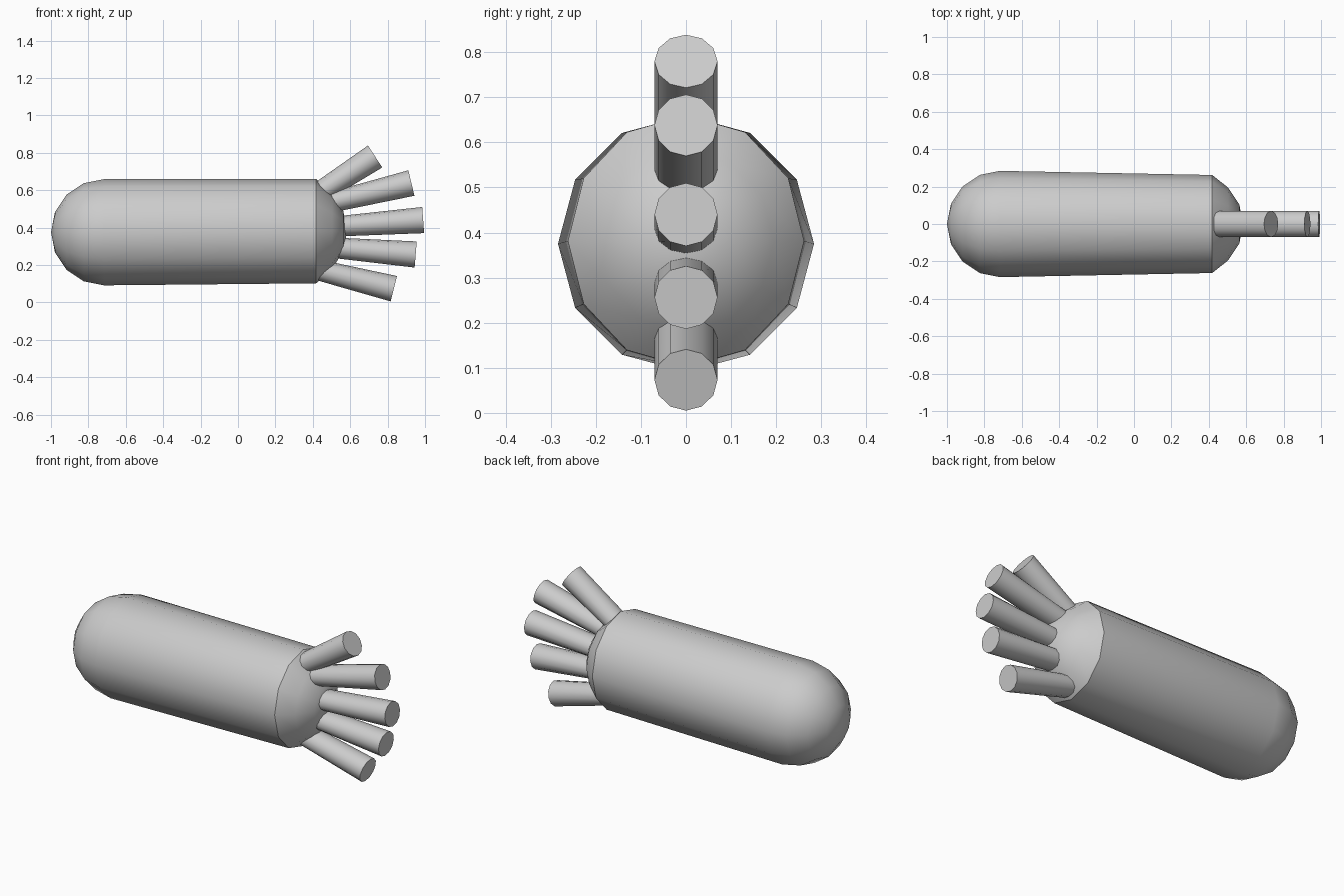
import bpy, bmesh, math
from mathutils import Vector

cube = bpy.data.objects.get("Cube")
if cube:
    bpy.data.objects.remove(cube, do_unlink=True)

grey = bpy.data.materials.new("plain_grey")
grey.use_nodes = True
colour = (0.6, 0.6, 0.6, 1)
grey.diffuse_color = colour
grey.node_tree.nodes["Principled BSDF"].inputs["Base Color"].default_value = colour

SIDES = 12


def loft(name, rings, angle):
    """Skin rings of (centre, side radius, up radius, tilt); zero radius makes a pole."""
    bm = bmesh.new()
    loops = []
    for centre, ry, rz, tilt in rings:
        c = Vector(centre)
        if ry == 0:
            loops.append([bm.verts.new(c)] * SIDES)
            continue
        up = Vector((-math.sin(tilt), 0, math.cos(tilt)))
        side = Vector((0, 1, 0))
        turns = [math.tau * i / SIDES for i in range(SIDES)]
        loops.append([bm.verts.new(c + side * ry * math.cos(t) + up * rz * math.sin(t))
                      for t in turns])
    for a, b in zip(loops, loops[1:]):
        for i in range(SIDES):
            j = (i + 1) % SIDES
            bm.faces.new(list(dict.fromkeys((a[i], a[j], b[j], b[i]))))
    # Flat ends where there is no pole
    for loop in (loops[0], loops[-1]):
        if len(set(loop)) == SIDES:
            bm.faces.new(loop)
    bmesh.ops.recalc_face_normals(bm, faces=bm.faces[:])
    mesh = bpy.data.meshes.new(name)
    bm.to_mesh(mesh)
    bm.free()
    mesh.materials.append(grey)
    obj = bpy.data.objects.new(name, mesh)
    bpy.context.collection.objects.link(obj)
    bpy.ops.object.select_all(action='DESELECT')
    obj.select_set(True)
    bpy.context.view_layer.objects.active = obj
    bpy.ops.object.shade_smooth_by_angle(angle=math.radians(angle))


# Rounded body: domed rear, slightly narrowing barrel, shallow dome at the hand end
R = 0.284
body = []
for k in range(5):
    a = math.radians(22.5 * k)
    r = R * math.sin(a)
    body.append(((-0.716 - R * math.cos(a), 0, 0.375), r, r, 0))
body += [((0.418, 0, 0.381), 0.262, 0.279, 0),
         ((0.503, 0, 0.38), 0.195, 0.2, 0),
         ((0.563, 0, 0.38), 0.105, 0.108, 0),
         ((0.583, 0, 0.38), 0, 0, 0)]
loft("body", body, 32)

# Fan of five fingers: tip x, tip z, angle in degrees
fingers = [(0.733, 0.78, 33), (0.927, 0.638, 13.5), (0.99, 0.44, 4.2),
           (0.95, 0.256, -4.7), (0.833, 0.073, -14)]
for n, (x, z, deg) in enumerate(fingers, 1):
    t = math.radians(deg)
    tip = Vector((x, 0, z))
    root = tip - Vector((math.cos(t), 0, math.sin(t))) * 0.43
    loft(f"finger_{n}", [(root, 0.07, 0.055, t), (tip, 0.07, 0.07, t)], 40)
